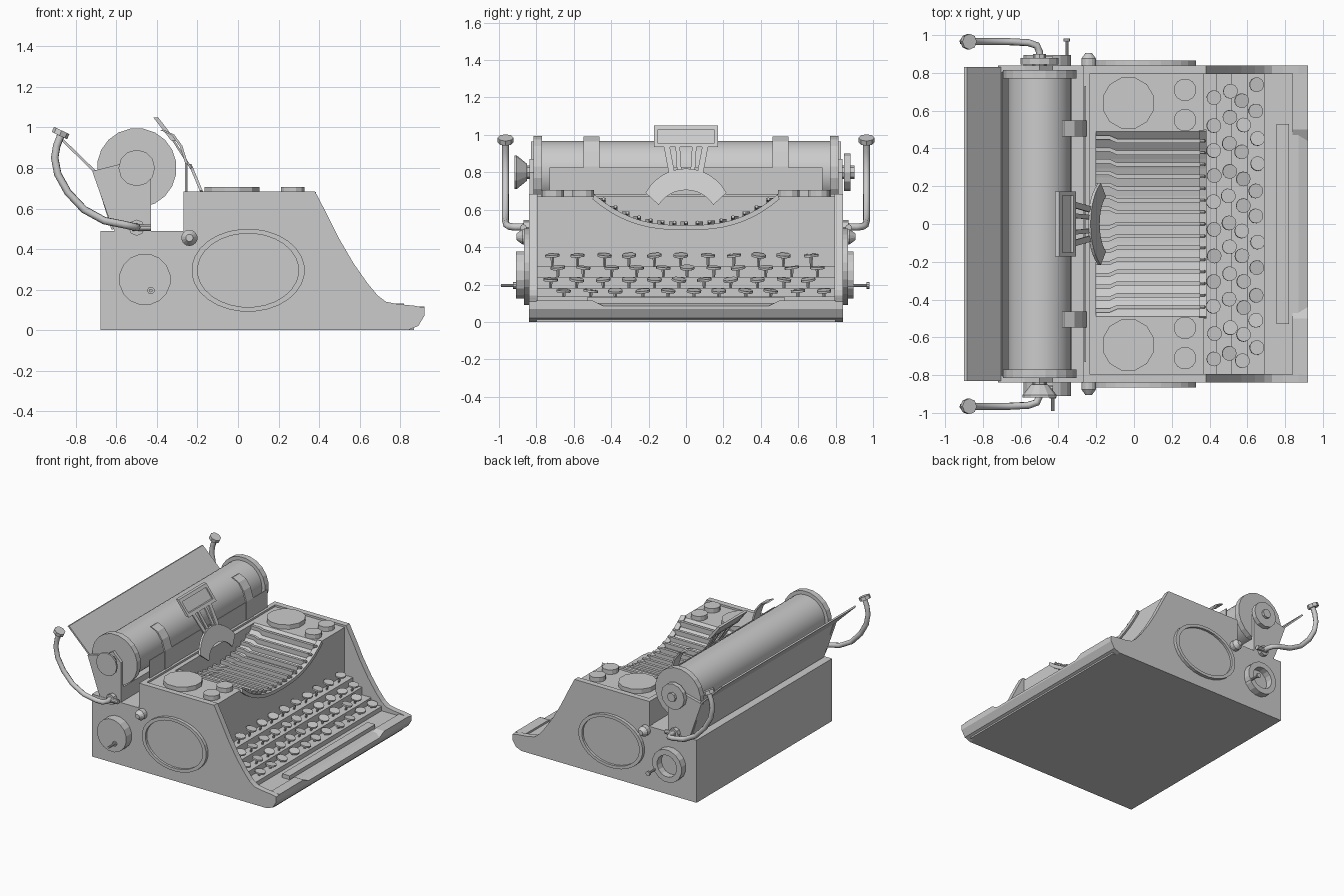
import bpy, bmesh, math, random
from mathutils import Vector

if "Cube" in bpy.data.objects:
    bpy.data.objects.remove(bpy.data.objects["Cube"])
random.seed(3)

def finish(name, bm, smooth=False):
    bmesh.ops.recalc_face_normals(bm, faces=bm.faces)
    me = bpy.data.meshes.new(name)
    bm.to_mesh(me)
    bm.free()
    ob = bpy.data.objects.new(name, me)
    bpy.context.collection.objects.link(ob)
    if smooth:
        bpy.ops.object.select_all(action='DESELECT')
        ob.select_set(True)
        bpy.context.view_layer.objects.active = ob
        bpy.ops.object.shade_smooth_by_angle(angle=math.radians(35))
    return ob

def place(p, d, axis):
    return (p[0], d, p[1]) if axis == 'y' else (d, p[0], p[1]) if axis == 'x' else (p[0], p[1], d)

def prism(name, pts, lo, hi, axis='y', hole=None, smooth=False):
    """Extrude a 2D outline along an axis; an optional hole outline has equal point count."""
    bm = bmesh.new()
    loops = [[bm.verts.new(place(p, d, axis)) for p in o] for o in ([pts, hole] if hole else [pts]) for d in (lo, hi)]
    n = len(pts)
    def bridge(a, b):
        for i in range(n):
            bm.faces.new((a[i], a[(i + 1) % n], b[(i + 1) % n], b[i]))
    bridge(loops[0], loops[1])
    if hole:
        bridge(loops[2], loops[3])
        bridge(loops[0], loops[2])
        bridge(loops[1], loops[3])
    else:
        bm.faces.new(loops[0])
        bm.faces.new(loops[1])
    return finish(name, bm, smooth)

def oval(cx, cy, rx, ry=None, n=16):
    ry = ry or rx
    return [(cx + rx * math.cos(2 * math.pi * (i + .5) / n), cy + ry * math.sin(2 * math.pi * (i + .5) / n)) for i in range(n)]

def rect(a, b, c, d):
    return [(a, c), (b, c), (b, d), (a, d)]

def box(name, x0, x1, y0, y1, z0, z1):
    return prism(name, rect(x0, x1, z0, z1), min(y0, y1), max(y0, y1))

def rod(name, p, q, r1, r2=None, n=10, smooth=False):
    p, q = Vector(p), Vector(q)
    bm = bmesh.new()
    bmesh.ops.create_cone(bm, cap_ends=True, segments=n, radius1=r1, radius2=r1 if r2 is None else r2, depth=(q - p).length)
    bm.transform((q - p).to_track_quat('Z', 'Y').to_matrix().to_4x4())
    bmesh.ops.translate(bm, verts=bm.verts, vec=(p + q) / 2)
    return finish(name, bm, smooth)

def tube(name, pts, r):
    cu = bpy.data.curves.new(name, 'CURVE')
    cu.dimensions = '3D'
    cu.bevel_depth, cu.bevel_resolution, cu.use_fill_caps = r, 2, True
    sp = cu.splines.new('POLY')
    sp.points.add(len(pts) - 1)
    for s, p in zip(sp.points, pts):
        s.co = (*p, 1)
    ob = bpy.data.objects.new(name, cu)
    bpy.context.collection.objects.link(ob)
    bpy.ops.object.select_all(action='DESELECT')
    ob.select_set(True)
    bpy.context.view_layer.objects.active = ob
    bpy.ops.object.convert(target='MESH')

def strip(name, line, t, lo, hi):
    """Thin bent sheet following an x-z polyline."""
    prism(name, line + [(x - t, z - t * .3) for x, z in reversed(line)], lo, hi)

# side panels with the sweeping profile
side = [(-.68, 0), (.84, 0), (.89, .02), (.92, .07), (.92, .11), (.87, .12), (.79, .128), (.73, .14), (.69, .17),
        (.64, .23), (.57, .33), (.5, .45), (.44, .57), (.38, .685), (-.27, .685), (-.27, .49), (-.68, .49)]
for s, tag in ((-1, 'left'), (1, 'right')):
    prism('side_panel_' + tag, side, *sorted((s * .795, s * .84)))

# rear base, deck and typebar basket
box('rear_base', -.68, -.265, -.8, .8, 0, .49)
box('deck_back', -.265, -.2, -.8, .8, 0, .67)
box('deck_back_rim', -.27, -.235, -.8, .8, .6, .685)
def dip(y):
    return .67 - .165 * (1 - abs(y / .49) ** 2.6)
arc = [-.49 + .98 * i / 20 for i in range(21)]
prism('basket_body', [(-.8, 0), (-.8, .67)] + [(y, dip(y)) for y in arc] + [(.8, .67), (.8, 0)], -.2, .37, 'x')
prism('basket_rim', [(y, dip(y) + .012) for y in arc] + [(y * 1.02, dip(y) - .014) for y in reversed(arc)], .345, .385, 'x')

# typebars lying in the basket, with studs along the rim
for i in range(15):
    y = -.44 + .88 * i / 14
    z = dip(y) + .02
    j = .018 * (1 if y > 0 else -1)
    for k, (a, b, ya, yb) in enumerate(((-.2, -.13, y + j, y + j), (-.13, -.09, y + j, y), (-.09, .35, y, y))):
        prism('typebar', [(a, ya - .011), (b, yb - .011), (b, yb + .011), (a, ya + .011)], z - .03, z + .012, 'z')
    rod('typebar_stud', (.33, y, z - .01), (.375, y, z + .008), .009, n=6)

# keyboard stairs, front lip and space bar
prism('key_stairs', [(.37, 0), (.37, .295), (.44, .295), (.44, .24), (.52, .24), (.52, .18), (.6, .18), (.6, .135),
                     (.69, .135), (.69, .1), (.87, .1), (.87, 0)], -.8, .8)
prism('front_lip', [(.84, 0), (.89, .02), (.92, .07), (.92, .085), (.87, .1), (.84, .1)], -.8, .8)
for s in (-1, 1):
    prism('lip_shoulder', [(s * .43, .08), (s * .5, .115), (s * .8, .115), (s * .8, .07)], .84, .92, 'x')
box('space_bar', .755, .82, -.53, .53, .1, .13)

# keys: tilted discs on slim stems
for r, (kx, kz) in enumerate(((.65, .165), (.575, .225), (.505, .29), (.425, .355))):
    for i in range(11):
        y = -.7 + .138 * i + (.05, -.03, .02, -.02)[r] * (.8 if r % 2 else 1) + random.uniform(-.008, .008)
        x = kx + random.uniform(-.006, .006)
        n = Vector((random.uniform(.05, .3), random.uniform(-.15, .15), 1)).normalized()
        c = Vector((x, y, kz))
        rod('key_top', c - n * .006, c + n * .006, .039, n=12)
        rod('key_stem', (x - .02, y, kz - .07), c, .006, .012, n=6)

# spool covers and oval side badges
for s in (-1, 1):
    prism('spool_cover', oval(-.03, s * .64, .14, n=12), .66, .705, 'z')
    for y in (.55, .71):
        prism('small_cover', oval(.27, s * y, .06, n=12), .66, .705, 'z')
    prism('side_oval_frame', oval(.05, .295, .28, .205, 28), *sorted((s * .83, s * .865)), hole=oval(.05, .295, .25, .182, 28))
    prism('side_oval_panel', oval(.05, .295, .255, .186, 28), *sorted((s * .83, s * .847)))
    rod('side_button', (-.24, s * .83, .455), (-.24, s * .875, .455), .04, n=14)
    rod('side_button_cap', (-.24, s * .875, .455), (-.24, s * .905, .455), .04, .018, n=14)

# winding wheels: solid on one side, ring on the other
prism('wind_wheel', oval(-.46, .25, .128), -.91, -.83)
rod('wind_handle', (-.43, -.9, .195), (-.43, -.99, .195), .009)
rod('wind_handle_collar', (-.43, -.9, .195), (-.43, -.925, .195), .018)
prism('wind_ring', oval(-.46, .25, .128), .83, .895, hole=oval(-.46, .25, .085))
rod('ring_handle', (-.355, .84, .195), (-.355, .98, .195), .009)
rod('ring_handle_knob', (-.355, .965, .195), (-.355, .982, .195), .018)

# platen roller, flanges, hubs
rod('platen', (-.5, -.79, .8), (-.5, .79, .8), .168, n=40, smooth=True)
for s in (-1, 1):
    prism('platen_flange', oval(-.5, .8, .197, n=20), *sorted((s * .77, s * .815)))
    prism('carriage_bracket', [(-.61, .49), (-.43, .49), (-.43, .8), (-.5, .87), (-.58, .82), (-.72, .785), (-.69, .7), (-.63, .53)],
          *sorted((s * .805, s * .838)))
    rod('platen_axle', (-.5, s * .8, .8), (-.5, s * .9, .8), .035, n=8)
rod('platen_knob', (-.5, -.85, .8), (-.5, -.905, .8), .045, .09, n=12)
rod('platen_knob_face', (-.5, -.905, .8), (-.5, -.918, .8), .09, n=12)
rod('ratchet_disc', (-.5, .845, .8), (-.5, .88, .8), .1, n=12)

# carriage bed, paper table, shield and paper fingers
box('carriage_bed', -.61, -.43, -.81, .81, .49, .6)
strip('paper_table', [(-.885, .965), (-.70, .785)], .014, -.83, .83)
strip('carriage_back', [(-.70, .79), (-.61, .5)], .015, -.82, .82)
box('paper_shield', -.262, -.255, -.73, .73, .66, .825)
for s in (-1, 1):
    strip('paper_finger', [(-.25, .68), (-.25, .83), (-.275, .91), (-.315, .965), (-.37, .99)], .012, s * .505 - .043, s * .505 + .043)

# carriage levers with tilted heads
for s in (-1, 1):
    tube('carriage_lever', [(-.5, s * .84, .51), (-.5, s * .91, .507), (-.515, s * .945, .51), (-.56, s * .96, .52),
                            (-.66, s * .965, .54), (-.76, s * .965, .595), (-.84, s * .965, .68), (-.89, s * .965, .77),
                            (-.905, s * .965, .85), (-.895, s * .965, .91), (-.873, s * .965, .965)], .019)
    rod('lever_pivot', (-.43, s * .87, .505), (-.52, s * .87, .505), .017)
    rod('lever_mount', (-.5, s * .82, .505), (-.5, s * .87, .505), .04, n=8)
    rod('lever_head', (-.882, s * .965, .96), (-.87, s * .965, .985), .042, n=8)

# type guide: leaning crescent, struts and framed card plate
def lean(ob):
    for v in ob.data.vertices:
        v.co.x -= (v.co.z - .63) * .42 + max(0, v.co.z - .85) * .35
ang = [math.radians(28 + 124 * i / 12) for i in range(13)]
lean(prism('guide_crescent', [(.245 * math.cos(a), .575 + .245 * math.sin(a)) for a in ang] +
           [(.165 * math.cos(a), .555 + .15 * math.sin(a)) for a in reversed(ang)], -.165, -.15, 'x'))
for s in (-1, 1):
    for a, b, w in ((.035, .045, .012), (.075, .105, .016)):
        lean(prism('guide_strut', [(s * a - w, .79), (s * a + w, .79), (s * b + w, .95), (s * b - w, .95)], -.165, -.153, 'x'))
lean(prism('card_plate', rect(-.16, .16, .945, 1.04), -.17, -.16, 'x'))
lean(prism('card_frame', rect(-.172, .172, .935, 1.05), -.172, -.148, 'x', hole=rect(-.15, .15, .955, 1.03)))
